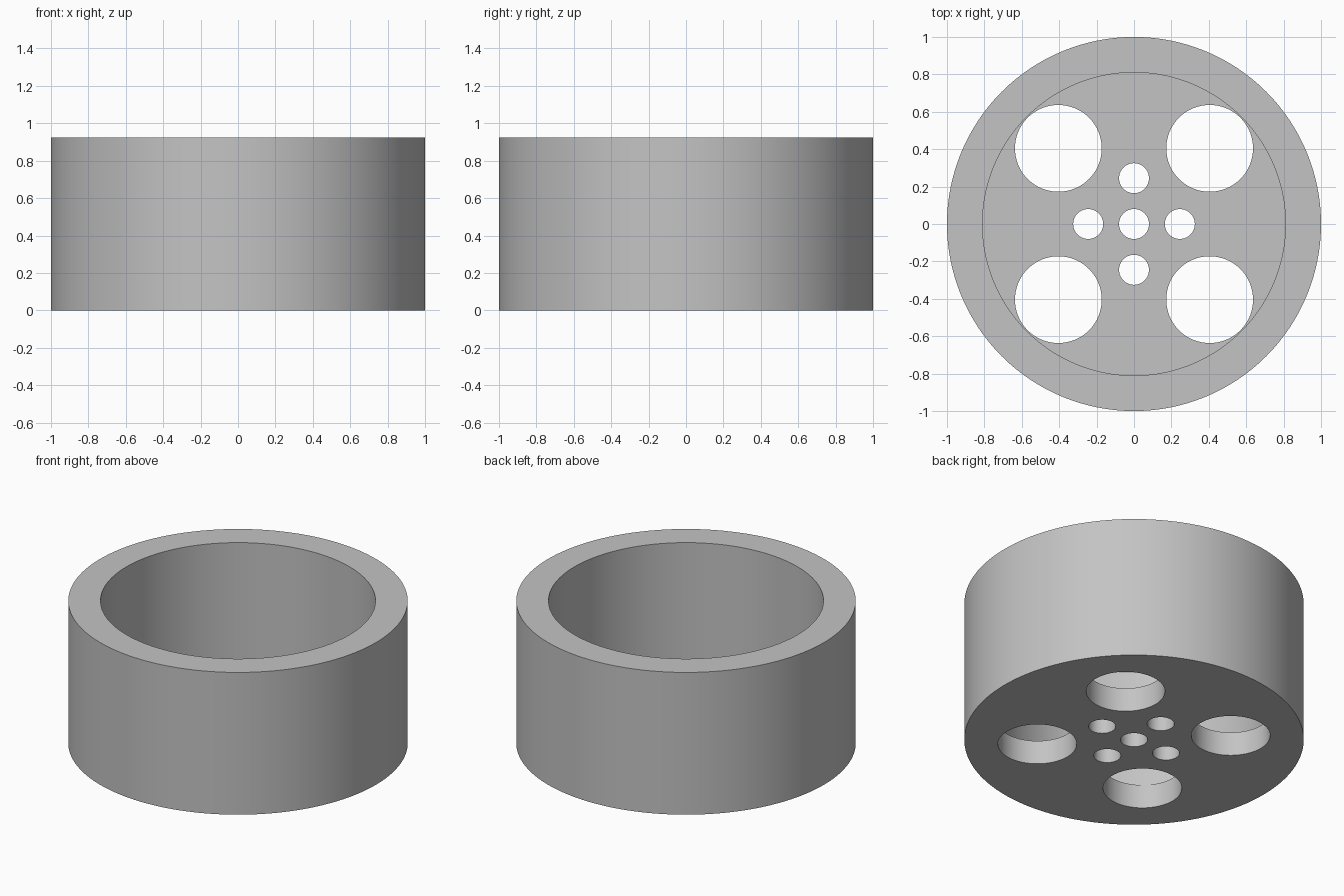
import bpy
from math import radians, sin, cos

cube = bpy.data.objects.get("Cube")
if cube:
    bpy.data.objects.remove(cube, do_unlink=True)

HEIGHT, FLOOR = 0.925, 0.155
OUTER, INNER = 1.0, 0.81

# Plain grey material
grey = bpy.data.materials.new("plain grey")
grey.use_nodes = True
color = (0.55, 0.55, 0.55, 1)
grey.diffuse_color = color
grey.node_tree.nodes["Principled BSDF"].inputs["Base Color"].default_value = color


def cylinder(name, radius, z0, z1, x=0, y=0, sides=128):
    bpy.ops.mesh.primitive_cylinder_add(
        vertices=sides, radius=radius, depth=z1 - z0, location=(x, y, (z0 + z1) / 2))
    obj = bpy.context.object
    obj.name = name
    obj.data.materials.append(grey)
    return obj


# Cup-shaped drum body
drum = cylinder("drum", OUTER, 0, HEIGHT)

# Cutters: the open bowl, then the centre, small and large floor holes
cutters = [cylinder("bowl_cutter", INNER, FLOOR, HEIGHT + 0.2),
           cylinder("centre_hole_cutter", 0.08, -0.1, FLOOR + 0.1, sides=64)]
for i in range(4):
    for name, radius, reach, turn in (("small", 0.08, 0.245, 0), ("large", 0.232, 0.572, 45)):
        a = radians(90 * i + turn)
        cutters.append(cylinder(name + "_hole_cutter", radius, -0.1, FLOOR + 0.1,
                                reach * cos(a), reach * sin(a), sides=64))

# Cut the body, then discard the cutters
bpy.ops.object.select_all(action="DESELECT")
bpy.context.view_layer.objects.active = drum
drum.select_set(True)
for cutter in cutters:
    cutter.hide_render = True
    mod = drum.modifiers.new(cutter.name, "BOOLEAN")
    mod.operation = "DIFFERENCE"
    mod.solver = "EXACT"
    mod.object = cutter
    bpy.ops.object.modifier_apply(modifier=mod.name)
    bpy.data.objects.remove(cutter, do_unlink=True)

# Smooth walls with crisp rims
bpy.ops.object.shade_smooth_by_angle(angle=radians(30))
